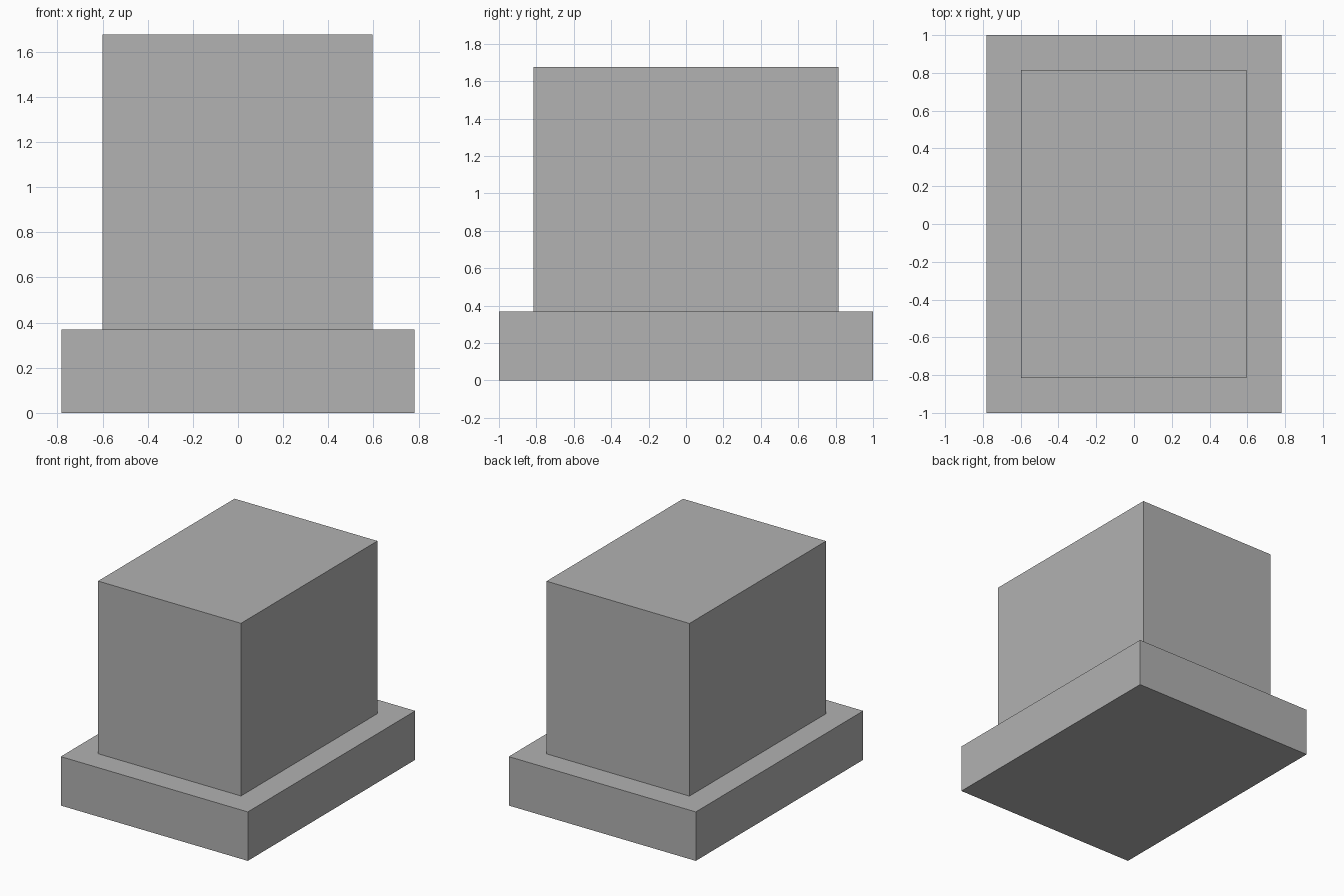
import bpy

default_cube = bpy.data.objects.get("Cube")
if default_cube:
    bpy.data.objects.remove(default_cube, do_unlink=True)

# Single plain grey
grey = bpy.data.materials.new("grey")
grey.use_nodes = True
colour = (0.445, 0.445, 0.445, 1)
grey.diffuse_color = colour
grey.node_tree.nodes["Principled BSDF"].inputs["Base Color"].default_value = colour


def add_block(name, size, bottom, x=0):
    """Add a box of the given size resting at height bottom."""
    bpy.ops.mesh.primitive_cube_add(size=1, location=(x, 0, bottom + size[2] / 2))
    block = bpy.context.object
    block.name = name
    block.scale = size
    bpy.ops.object.transform_apply(location=False, rotation=False, scale=True)
    block.data.materials.append(grey)
    return block


# Wide plinth with a tall block standing on it
BASE_HEIGHT = 0.37
add_block("base_plinth", (1.564, 2, BASE_HEIGHT), 0)
add_block("upper_block", (1.195, 1.63, 1.305), BASE_HEIGHT, x=-0.002)
